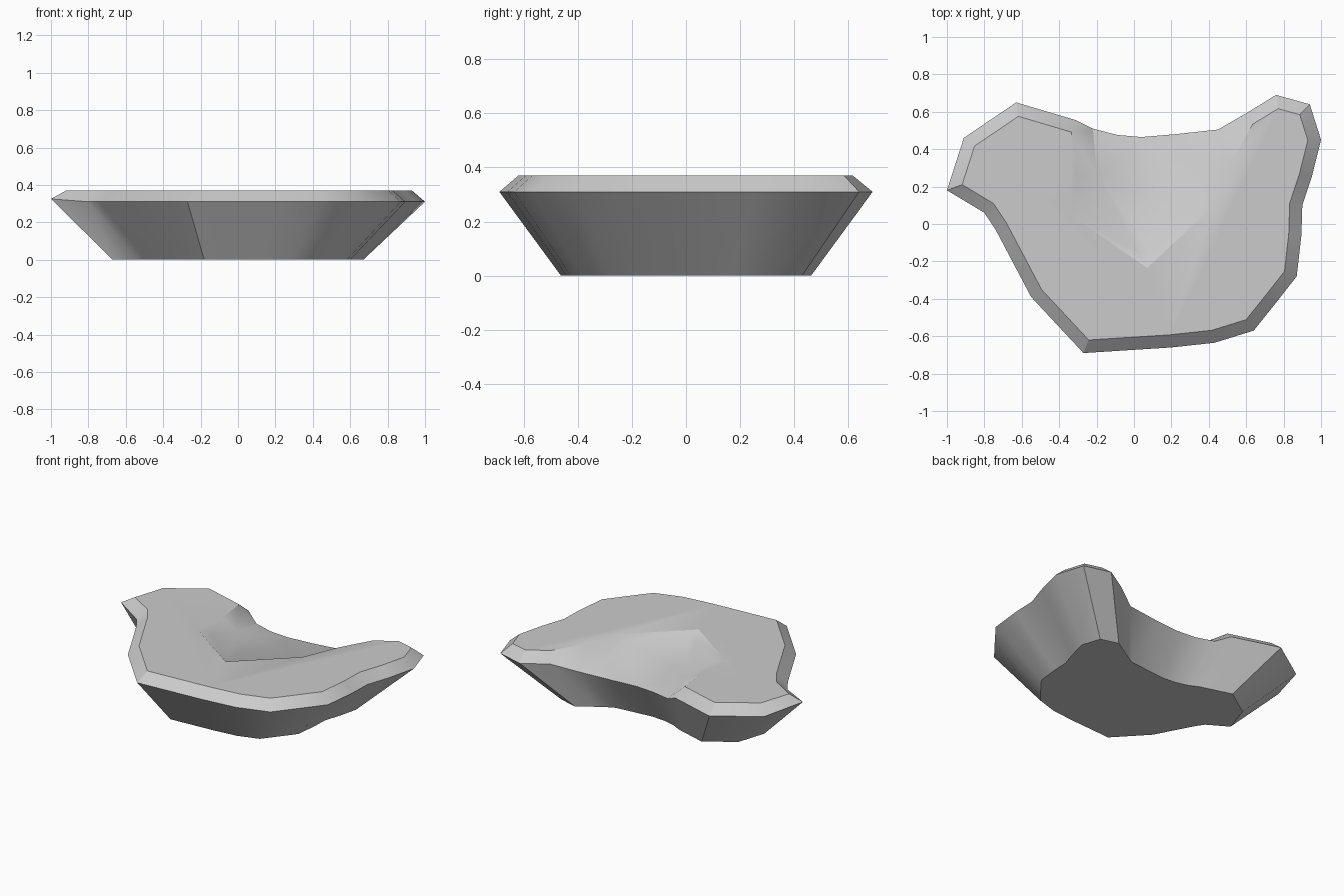
import bpy, bmesh, math
from mathutils import Vector

if "Cube" in bpy.data.objects:
    bpy.data.objects.remove(bpy.data.objects["Cube"])

RIM_Z, TOP_Z, FOOT, LIP = 0.31, 0.37, 0.67, 0.068

# rim outline with a raised lip: right lobe, front, left lobe (clockwise from above)
lip = [(0.60, 0.592), (0.76, 0.69), (0.94, 0.64), (1.0, 0.45), (0.95, 0.25), (0.90, 0.10),
       (0.895, -0.06), (0.87, -0.28), (0.76, -0.42), (0.64, -0.57), (0.43, -0.635),
       (0.20, -0.66), (-0.27, -0.69), (-0.55, -0.39), (-0.74, -0.03), (-0.80, 0.06),
       (-1.0, 0.18), (-0.91, 0.46), (-0.63, 0.65), (-0.31, 0.555)]
# lowered back edge of the hollow, left to right
back = [(-0.22, 0.51, 0.265), (-0.09, 0.476, 0.26), (0.04, 0.465, 0.26),
        (0.22, 0.48, 0.26), (0.45, 0.505, 0.265)]
# step around the hollow: upper and lower edges, left to right
step_top = [(-0.31, 0.27), (-0.34, 0.05), (0.07, -0.235), (0.42, 0.09), (0.52, 0.33)]
step_low = [(-0.20, 0.27, 0.31), (-0.24, 0.05, 0.345), (0.02, -0.15, 0.337),
            (0.10, -0.15, 0.337), (0.37, 0.09, 0.342), (0.39, 0.32, 0.305)]


def inset(i):
    """Lip point moved inwards along the mitre of its two edges."""
    p = Vector(lip[i])
    a = Vector(lip[i - 1]) if i else Vector(back[-1][:2])
    b = Vector(lip[i + 1]) if i + 1 < len(lip) else Vector(back[0][:2])
    d1, d2 = (p - a).normalized(), (b - p).normalized()
    n1, n2 = Vector((d1.y, -d1.x)), Vector((d2.y, -d2.x))
    m = (n1 + n2).normalized()
    return p + m * min(LIP / max(m.dot(n1), 0.3), 0.11)


bm = bmesh.new()
new = bm.verts.new
face = bm.faces.new
rim_lip = [new((x, y, 0.325 if x == -1.0 else RIM_Z)) for x, y in lip]
rim_back = [new(p) for p in back]
rim = rim_lip + rim_back
foot = [new((v.co.x * FOOT, v.co.y * FOOT, 0)) for v in rim]
top = [new((*inset(i), TOP_Z)) for i in range(len(lip))]
hi = [new((x, y, TOP_Z)) for x, y in step_top]
lo = [new(p) for p in step_low]

# underside, flared walls and bevelled lip
face(foot)
n = len(rim)
for i in range(n):
    j = (i + 1) % n
    face((rim[i], rim[j], foot[j], foot[i]))
for i in range(len(lip) - 1):
    face((rim[i], top[i], top[i + 1], rim[i + 1]))

# flat upper surface
face(top + hi)

# step down into the hollow
upper = [top[-1], hi[0], hi[1], hi[2], hi[2], hi[3], hi[4], top[0]]
lower = [rim_back[0]] + lo + [rim_back[-1]]
for i in range(len(upper) - 1):
    if upper[i] is upper[i + 1]:
        face((upper[i], lower[i], lower[i + 1]))
    else:
        face((upper[i], lower[i], lower[i + 1], upper[i + 1]))
face((top[-1], rim_lip[-1], rim_back[0]))
face((top[0], rim_back[-1], rim_lip[0]))

# hollow floor
floor = face(lo + rim_back[::-1])
bmesh.ops.triangulate(bm, faces=[floor])
bmesh.ops.recalc_face_normals(bm, faces=bm.faces[:])

mesh = bpy.data.meshes.new("hollowed_stone")
bm.to_mesh(mesh)
bm.free()
obj = bpy.data.objects.new("hollowed_stone", mesh)
bpy.context.collection.objects.link(obj)
bpy.context.view_layer.objects.active = obj
obj.select_set(True)
bpy.ops.object.shade_smooth_by_angle(angle=math.radians(30))
